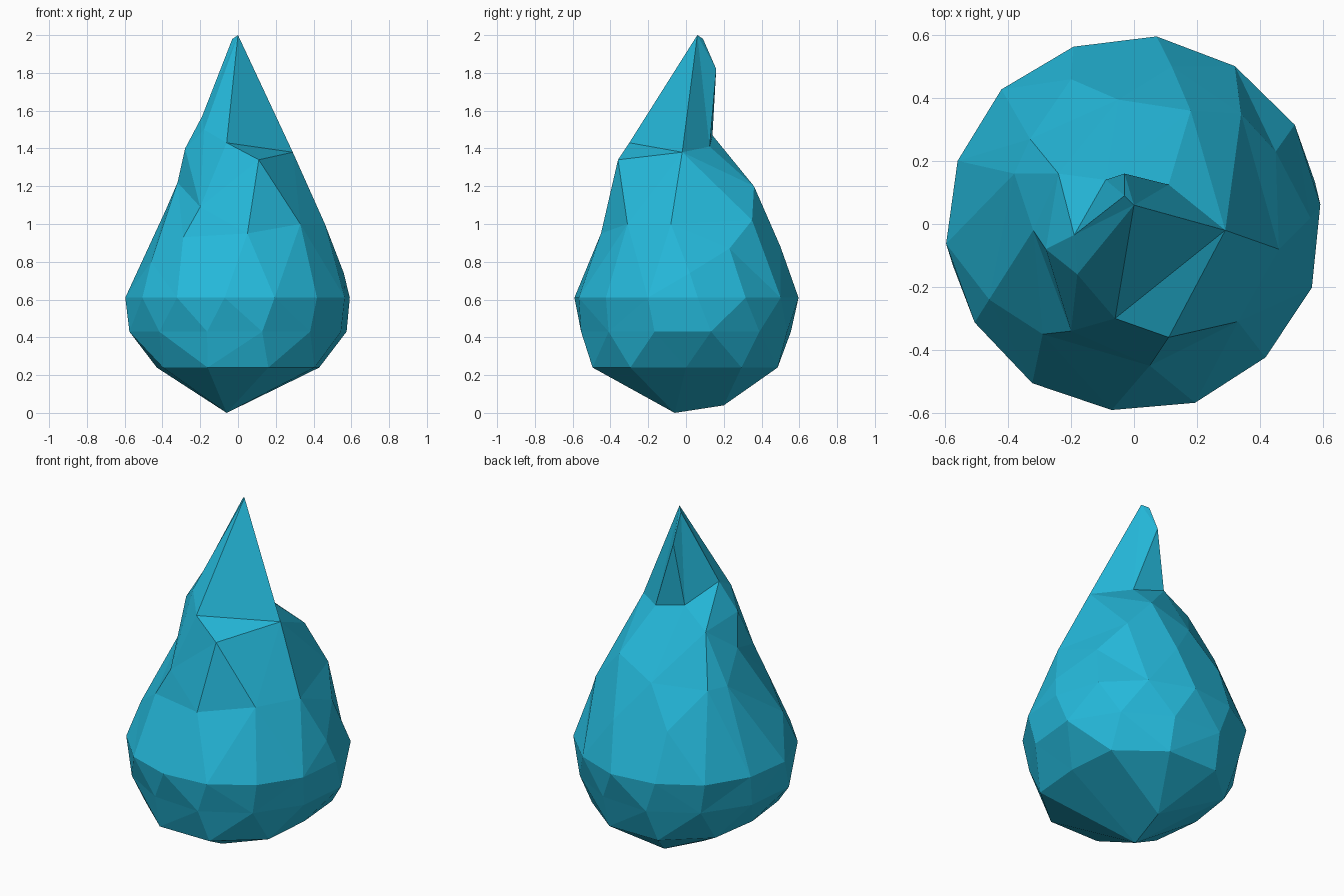
import bpy, bmesh, math
from mathutils import Vector

if "Cube" in bpy.data.objects:
    bpy.data.objects.remove(bpy.data.objects["Cube"])

CENTRE = Vector((0, 0, 0.7))


def ring(z, start, radii):
    """Points round the z axis, one for each radius."""
    step = math.tau / len(radii)
    return [Vector((r * math.cos(start + i * step), r * math.sin(start + i * step), z))
            for i, r in enumerate(radii)]


def skin(points):
    """Faceted closed skin over points that all see the centre."""
    bm = bmesh.new()
    place = {}
    for p in points:
        v = bm.verts.new((p - CENTRE).normalized())
        place[v] = p
    bmesh.ops.convex_hull(bm, input=list(bm.verts))
    for v in bm.verts:
        v.co = place[v]
    bmesh.ops.recalc_face_normals(bm, faces=bm.faces[:])
    return bm


# rounded belly: underside, lower band and widest band
points = [Vector((-0.06, -0.06, 0)), Vector((0, 0.2, 0.04))]
points += ring(0.24, 0.0, [0.43, 0.5, 0.51, 0.51, 0.48, 0.43, 0.49, 0.52, 0.52, 0.5])
points += ring(0.43, math.radians(13), [0.59, 0.57, 0.56, 0.57, 0.56, 0.57] * 2)
points += ring(0.61, math.radians(6), [0.595, 0.6] * 7)

# tapering flanks above the belly
flanks = [(0.56, 0.02, 0.74), (0.45, 0.23, 0.87), (0.46, -0.08, 1.0), (0.33, -0.31, 1.0),
          (0.05, -0.45, 0.95), (-0.29, -0.35, 0.93), (-0.46, -0.24, 0.8), (-0.2, -0.34, 1.09),
          (0.12, 0.5, 0.88), (-0.2, 0.46, 0.88)]
# shoulder with its notches at the back and left
shoulder = [(0.34, 0.35, 1.02), (0.18, 0.36, 1.2), (-0.05, 0.395, 1.1), (-0.33, 0.27, 1.08),
            (-0.38, 0.16, 1.08), (-0.24, 0.16, 1.36), (-0.32, -0.02, 1.22), (-0.28, -0.08, 1.4)]
# pointed crest
crest = [(0.29, -0.02, 1.38), (0.11, 0.125, 1.41), (-0.09, 0.14, 1.47), (-0.19, -0.035, 1.57),
         (-0.18, -0.16, 1.5), (-0.06, -0.3, 1.43), (0.11, -0.36, 1.34), (-0.03, 0.16, 1.82),
         (-0.03, 0.09, 1.98), (0.0, 0.06, 2.0)]
points += [Vector(p) for p in flanks + shoulder + crest]

bm = skin(points)
mesh = bpy.data.meshes.new("droplet")
bm.to_mesh(mesh)
bm.free()
droplet = bpy.data.objects.new("droplet", mesh)
bpy.context.collection.objects.link(droplet)

# single flat colour
mat = bpy.data.materials.new("water blue")
mat.diffuse_color = (0.018, 0.48, 0.7, 1)
mat.use_nodes = True
mat.node_tree.nodes["Principled BSDF"].inputs["Base Color"].default_value = mat.diffuse_color
mesh.materials.append(mat)
